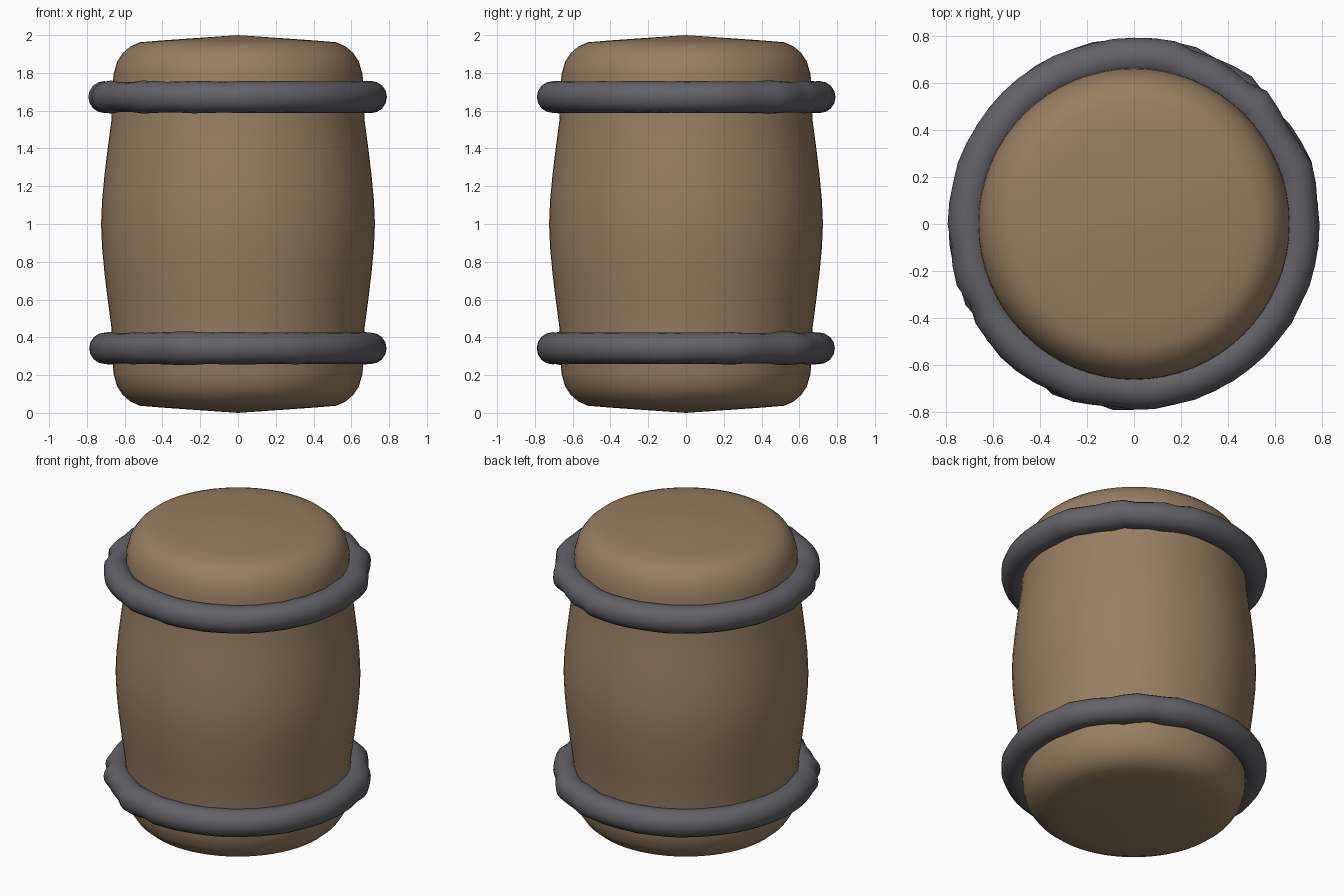
import bpy, math, random

if "Cube" in bpy.data.objects:
    bpy.data.objects.remove(bpy.data.objects["Cube"])

random.seed(4)


def material(name, color):
    m = bpy.data.materials.new(name)
    m.diffuse_color = (*color, 1)
    m.use_nodes = True
    m.node_tree.nodes["Principled BSDF"].inputs["Base Color"].default_value = m.diffuse_color
    return m


def finish(name, verts, faces, mat):
    me = bpy.data.meshes.new(name)
    me.from_pydata(verts, [], faces)
    me.materials.append(mat)
    for p in me.polygons:
        p.use_smooth = True
    ob = bpy.data.objects.new(name, me)
    bpy.context.collection.objects.link(ob)
    return ob


wood = material("wood", (0.31, 0.21, 0.12))
iron = material("iron", (0.12, 0.12, 0.135))

# Barrel body: half profile (radius, z), mirrored about z = 1 and revolved
half = [(0.2, 0.014), (0.4, 0.028), (0.52, 0.038), (0.57, 0.06), (0.61, 0.095),
        (0.64, 0.14), (0.66, 0.21), (0.664, 0.32), (0.67, 0.45), (0.69, 0.6),
        (0.708, 0.75), (0.72, 0.88)]
profile = half + [(0.725, 1.0)] + [(r, 2 - z) for r, z in reversed(half)]
N = 64
verts = [(r * math.cos(2 * math.pi * i / N), r * math.sin(2 * math.pi * i / N), z)
         for r, z in profile for i in range(N)]
faces = [(j * N + i, j * N + (i + 1) % N, (j + 1) * N + (i + 1) % N, (j + 1) * N + i)
         for j in range(len(profile) - 1) for i in range(N)]
last = (len(profile) - 1) * N
verts += [(0, 0, 0), (0, 0, 2)]
b, t = len(verts) - 2, len(verts) - 1
for i in range(N):
    k = (i + 1) % N
    faces += [(b, k, i), (t, last + i, last + k)]
finish("barrel_body", verts, faces, wood)


# Hoops: rough hammered rings, more ragged on two opposite diagonals
def hoop(name, zc):
    n, m, verts, faces = 56, 16, [], []
    for i in range(n):
        a = 2 * math.pi * i / n
        rough = 0.003 + 0.012 * max(0, math.sin(2 * a))
        major = 0.705 + random.uniform(-rough, rough)
        tube = 0.084 + random.uniform(-rough, rough) * 0.4
        for j in range(m):
            c = 2 * math.pi * j / m
            r = major + tube * math.cos(c)
            verts.append((r * math.cos(a), r * math.sin(a), zc + tube * math.sin(c)))
            i2, j2 = (i + 1) % n, (j + 1) % m
            faces.append((i * m + j, i2 * m + j, i2 * m + j2, i * m + j2))
    finish(name, verts, faces, iron)


hoop("lower_hoop", 0.342)
hoop("upper_hoop", 1.672)
